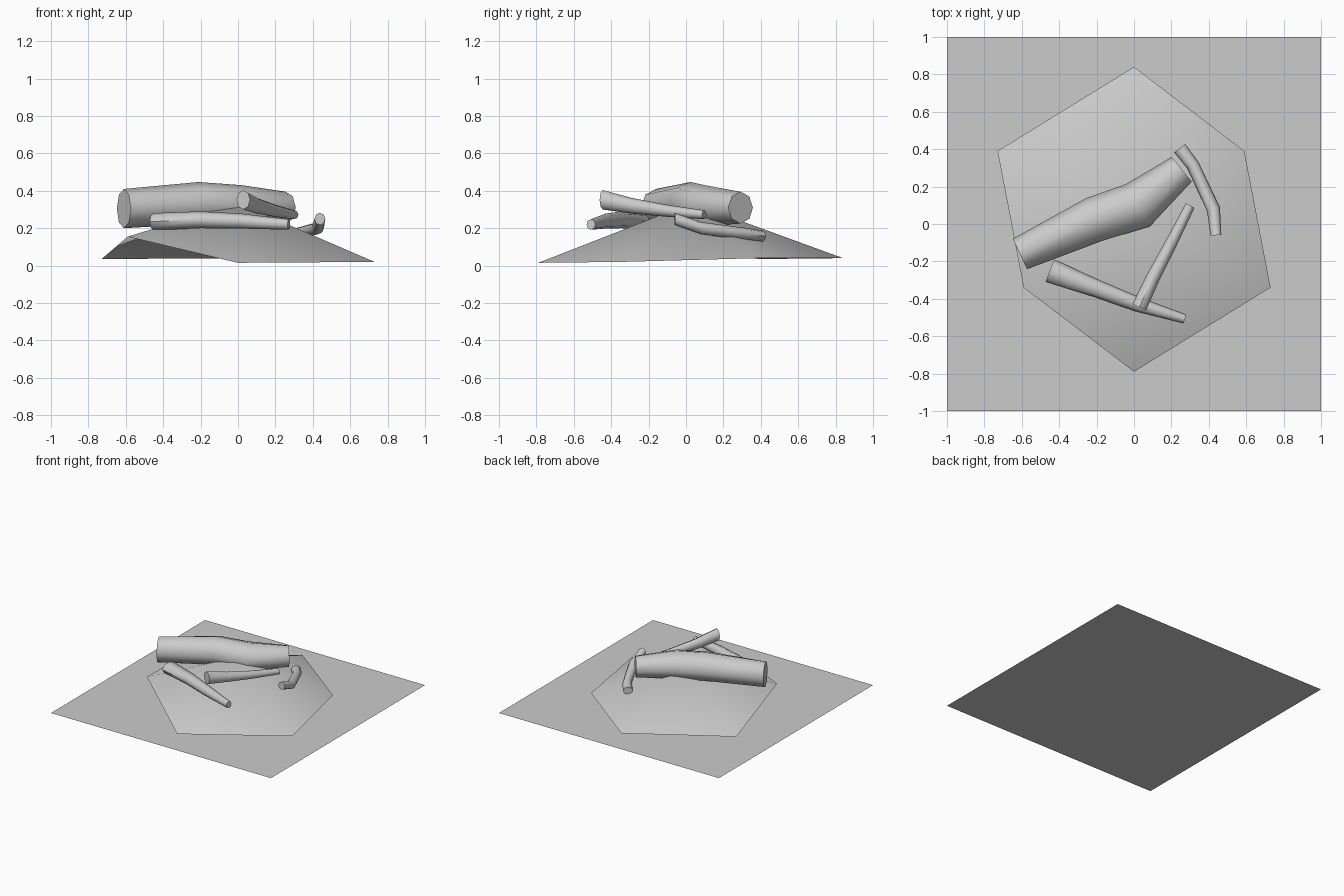
import bpy, bmesh, math
from mathutils import Vector

cube = bpy.data.objects.get("Cube")
if cube:
    bpy.data.objects.remove(cube, do_unlink=True)

grey = bpy.data.materials.new("plain_grey")
grey.use_nodes = True
colour = (0.6, 0.6, 0.6, 1)
grey.diffuse_color = colour
grey.node_tree.nodes["Principled BSDF"].inputs["Base Color"].default_value = colour


def finish(name, bm, smooth=None):
    mesh = bpy.data.meshes.new(name)
    bm.to_mesh(mesh)
    bm.free()
    mesh.materials.append(grey)
    obj = bpy.data.objects.new(name, mesh)
    bpy.context.collection.objects.link(obj)
    if smooth:
        bpy.ops.object.select_all(action='DESELECT')
        obj.select_set(True)
        bpy.context.view_layer.objects.active = obj
        bpy.ops.object.shade_smooth_by_angle(angle=math.radians(smooth))
    return obj


def log(name, stations, sides=8):
    """Loft a log through stations of (centre, half width, half height)."""
    bm = bmesh.new()
    centres = [Vector(s[0]) for s in stations]
    rings = []
    for i, (_, width, height) in enumerate(stations):
        along = centres[min(i + 1, len(centres) - 1)] - centres[max(i - 1, 0)]
        across = along.cross(Vector((0, 0, 1))).normalized()
        ring = []
        for k in range(sides):
            a = math.tau * k / sides
            offset = across * (width * math.cos(a)) + Vector((0, 0, height * math.sin(a)))
            ring.append(bm.verts.new(centres[i] + offset))
        rings.append(ring)
    for a, b in zip(rings, rings[1:]):
        for k in range(sides):
            n = (k + 1) % sides
            bm.faces.new((a[k], a[n], b[n], b[k]))
    bm.faces.new(rings[0])
    bm.faces.new(rings[-1])
    bmesh.ops.recalc_face_normals(bm, faces=bm.faces)
    finish(name, bm, 50)


# Flat ground sheet
bm = bmesh.new()
bmesh.ops.create_grid(bm, x_segments=1, y_segments=1, size=1)
finish("ground_sheet", bm)

# Six-sided mound, open below, with one lifted corner
bm = bmesh.new()
rim = [bm.verts.new(p) for p in (
    (0, 0.84, 0.04), (-0.73, 0.39, 0.035), (-0.59, -0.34, 0.155),
    (0, -0.79, 0.015), (0.73, -0.34, 0.02), (0.59, 0.39, 0.04))]
peak = bm.verts.new((0, 0.03, 0.335))
for i, corner in enumerate(rim):
    bm.faces.new((corner, rim[(i + 1) % len(rim)], peak))
finish("mound", bm, 60)

# Thick main log
log("large_log", [
    ((-0.61, -0.16, 0.305), 0.09, 0.105),
    ((-0.21, 0.025, 0.335), 0.122, 0.112),
    ((0.02, 0.1, 0.32), 0.13, 0.11),
    ((0.255, 0.292, 0.31), 0.085, 0.085)])

# Thinner branches
log("front_branch", [
    ((-0.45, -0.25, 0.235), 0.064, 0.046),
    ((-0.2, -0.345, 0.245), 0.048, 0.045),
    ((0.02, -0.43, 0.238), 0.04, 0.04),
    ((0.272, -0.508, 0.22), 0.025, 0.028)])
log("leaning_branch", [
    ((0.028, -0.445, 0.352), 0.04, 0.052),
    ((0.1, -0.29, 0.32), 0.037, 0.042),
    ((0.2, -0.1, 0.293), 0.032, 0.032),
    ((0.3, 0.098, 0.272), 0.026, 0.024)])
log("bent_branch", [
    ((0.245, 0.405, 0.158), 0.037, 0.03),
    ((0.315, 0.315, 0.17), 0.034, 0.032),
    ((0.425, 0.08, 0.2), 0.036, 0.033),
    ((0.438, -0.06, 0.25), 0.029, 0.033)])
